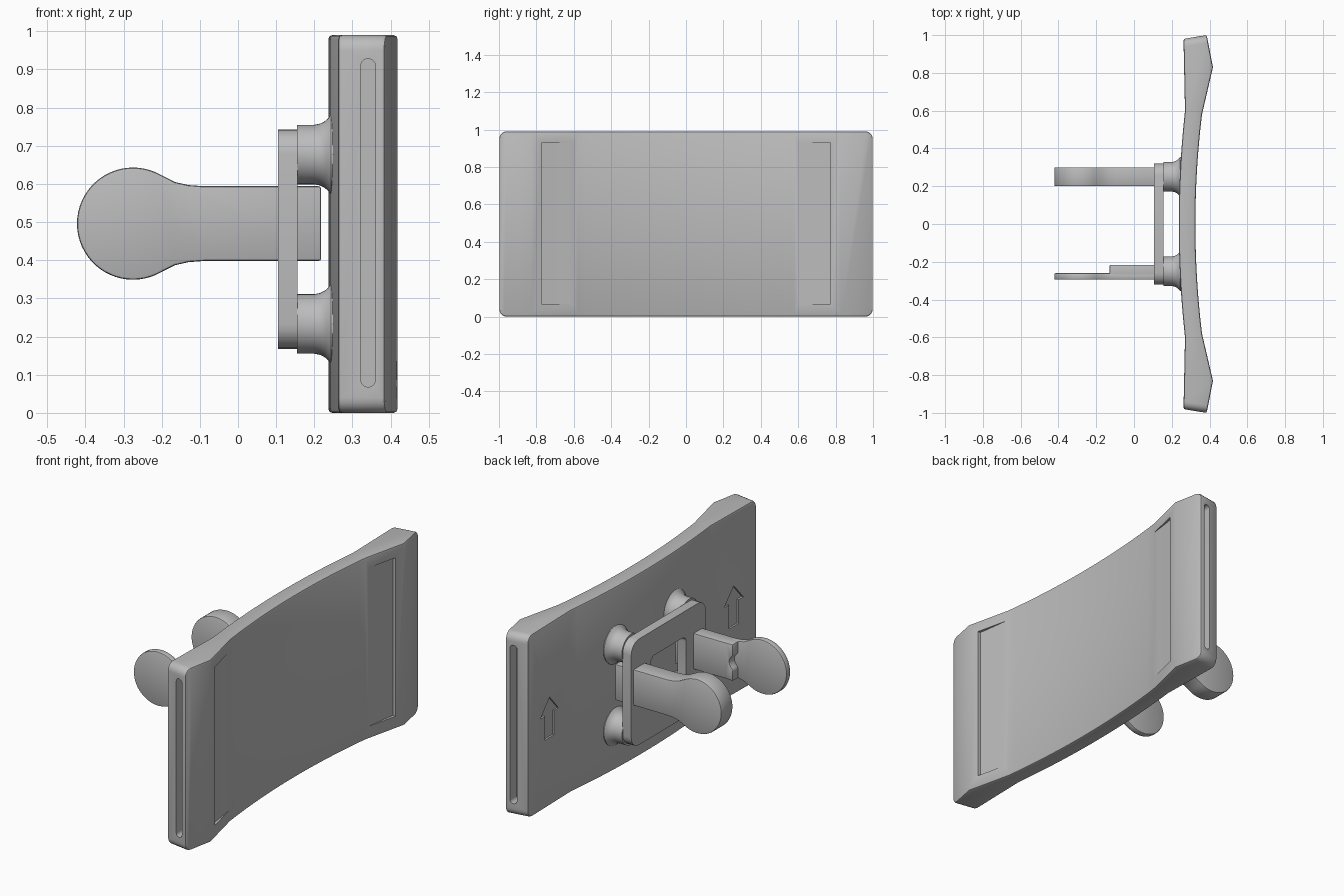
import bpy, bmesh
from math import cos, sin, radians, pi
from mathutils import Vector

cube = bpy.data.objects.get("Cube")
if cube:
    bpy.data.objects.remove(cube)

grey = bpy.data.materials.new("plain grey")
grey.use_nodes = True
GREY = (0.5, 0.5, 0.5, 1)
grey.diffuse_color = GREY
grey.node_tree.nodes["Principled BSDF"].inputs["Base Color"].default_value = GREY


def add_object(name, bm):
    bmesh.ops.recalc_face_normals(bm, faces=bm.faces[:])
    mesh = bpy.data.meshes.new(name)
    bm.to_mesh(mesh)
    bm.free()
    mesh.materials.append(grey)
    obj = bpy.data.objects.new(name, mesh)
    bpy.context.collection.objects.link(obj)
    return obj


def prism(name, outline, axis, low, high):
    """Extrude a flat outline along an axis; outline holds the other two coordinates."""
    bm = bmesh.new()
    verts = []
    for p in outline:
        co = list(p)
        co.insert(axis, low)
        verts.append(bm.verts.new(co))
    face = bm.faces.new(verts)
    new = bmesh.ops.extrude_face_region(bm, geom=[face])["geom"]
    step = Vector((0, 0, 0))
    step[axis] = high - low
    bmesh.ops.translate(bm, vec=step, verts=[g for g in new if isinstance(g, bmesh.types.BMVert)])
    return add_object(name, bm)


def round_rect(a0, a1, b0, b1, r, steps=6):
    pts = []
    corners = [(a1 - r, b1 - r), (a0 + r, b1 - r), (a0 + r, b0 + r), (a1 - r, b0 + r)]
    for i, (a, b) in enumerate(corners):
        for k in range(steps + 1):
            t = pi / 2 * (i + k / steps)
            pts.append((a + r * cos(t), b + r * sin(t)))
    return pts


def apply_modifiers(obj):
    bpy.context.view_layer.update()
    graph = bpy.context.evaluated_depsgraph_get()
    mesh = bpy.data.meshes.new_from_object(obj.evaluated_get(graph))
    obj.modifiers.clear()
    obj.data = mesh


def bevel(obj, width, segments=2):
    mod = obj.modifiers.new("edge", "BEVEL")
    mod.width = width
    mod.segments = segments
    mod.limit_method = "ANGLE"
    mod.angle_limit = radians(40)
    apply_modifiers(obj)


def cut(obj, cutter):
    mod = obj.modifiers.new("cut", "BOOLEAN")
    mod.object = cutter
    mod.operation = "DIFFERENCE"
    mod.solver = "EXACT"
    apply_modifiers(obj)
    bpy.data.objects.remove(cutter)


def smooth(obj):
    bpy.ops.object.select_all(action="DESELECT")
    obj.select_set(True)
    bpy.context.view_layer.objects.active = obj
    bpy.ops.object.shade_smooth_by_angle(angle=radians(30))


H = 0.99
N = 12

# Curved plate with thickened ends
front = [(0.325 + 0.035 * (i / N) ** 2, 0.58 * i / N) for i in range(-N, N + 1)]
back = [(0.237 + 0.033 * (i / N) ** 2, 0.6 * i / N) for i in range(N, -N - 1, -1)]
outline = ([(0.262, -0.98), (0.385, -1.0), (0.418, -0.83)] + front
           + [(0.418, 0.83), (0.385, 1.0), (0.262, 0.98)] + back)
plate = prism("curved_plate", outline, 2, 0, H)

# Rounded plate corners
bm = bmesh.new()
bm.from_mesh(plate.data)
corners = [e for e in bm.edges
           if all(abs(v.co.y) > 0.97 for v in e.verts)
           and abs(e.verts[0].co.x - e.verts[1].co.x) > 0.05]
bmesh.ops.bevel(bm, geom=corners, offset=0.04, segments=5, profile=0.5, affect="EDGES")
bm.to_mesh(plate.data)
bm.free()
bevel(plate, 0.01)

# Shallow pocket in the outer face
pocket = [(0.328 + 0.034 * (i / N) ** 2, 0.58 * i / N) for i in range(-16, 17)]
edge = pocket[-1][1]
cut(plate, prism("pocket_cutter", pocket + [(0.5, edge), (0.5, -edge)], 2, 0.068, 0.928))

# Long strap slots in both ends and arrows engraved in the back
arrow = [(-0.04, 0.37), (0.04, 0.37), (0.04, 0.5), (0.08, 0.5),
         (0, 0.59), (-0.08, 0.5), (-0.04, 0.5)]
for s in (-1, 1):
    slot = round_rect(0.322, 0.36, 0.068, 0.928, 0.0185)
    cut(plate, prism("slot_cutter", slot, 1, *sorted((s * 0.94, s * 1.1))))
    marks = [(y + s * 0.79, z) for y, z in arrow]
    cut(plate, prism("arrow_cutter", marks, 0, 0.2, 0.276))
smooth(plate)

# Flared round posts
flare = [(0.155, 0), (0.155, 0.078), (0.2, 0.078), (0.215, 0.081),
         (0.227, 0.087), (0.236, 0.095), (0.244, 0.104), (0.262, 0.106), (0.262, 0)]
for side, y in (("right", -0.25), ("left", 0.25)):
    for level, z in (("lower", 0.233), ("upper", 0.677)):
        bm = bmesh.new()
        verts = [bm.verts.new((x, y + r, z)) for x, r in flare]
        edges = [bm.edges.new(pair) for pair in zip(verts, verts[1:])]
        bmesh.ops.spin(bm, geom=verts + edges, cent=(0, y, z), axis=(1, 0, 0),
                       angle=2 * pi, steps=40)
        bmesh.ops.remove_doubles(bm, verts=bm.verts[:], dist=0.0001)
        smooth(add_object(f"{level}_{side}_post", bm))

# Mounting frame with an open window
frame = prism("mounting_frame", round_rect(-0.32, 0.32, 0.168, 0.743, 0.065), 0, 0.105, 0.156)
cut(frame, prism("window_cutter", round_rect(-0.15, 0.15, 0.31, 0.605, 0.03), 0, 0, 0.3))
smooth(frame)

# Paddle arms: disc end, blended neck and straight shank
CX, CZ, R = -0.275, 0.496, 0.147
disc = [(CX + R * cos(radians(a)), CZ + R * sin(radians(a))) for a in range(60, 301, 6)]
neck = [(-0.165, 0.109), (-0.13, 0.101), (-0.09, 0.098), (0.218, 0.098)]
paddle = ([(x, CZ + h) for x, h in reversed(neck)] + disc
          + [(x, CZ - h) for x, h in neck])
block = ([(0.218, CZ + 0.098), (-0.09, CZ + 0.098), (-0.13, CZ + 0.1)]
         + [(-0.13 + 0.022 * cos(pi * t / 8), CZ + 0.01 * t) for t in range(4, -5, -1)]
         + [(-0.13, CZ - 0.1), (-0.09, CZ - 0.098), (0.218, CZ - 0.098)])
for name, shape, low, high in (("left_arm", paddle, 0.2, 0.3),
                               ("right_arm", paddle, -0.295, -0.26),
                               ("right_arm_block", block, -0.294, -0.216)):
    arm = prism(name, shape, 1, low, high)
    bevel(arm, 0.007)
    smooth(arm)
